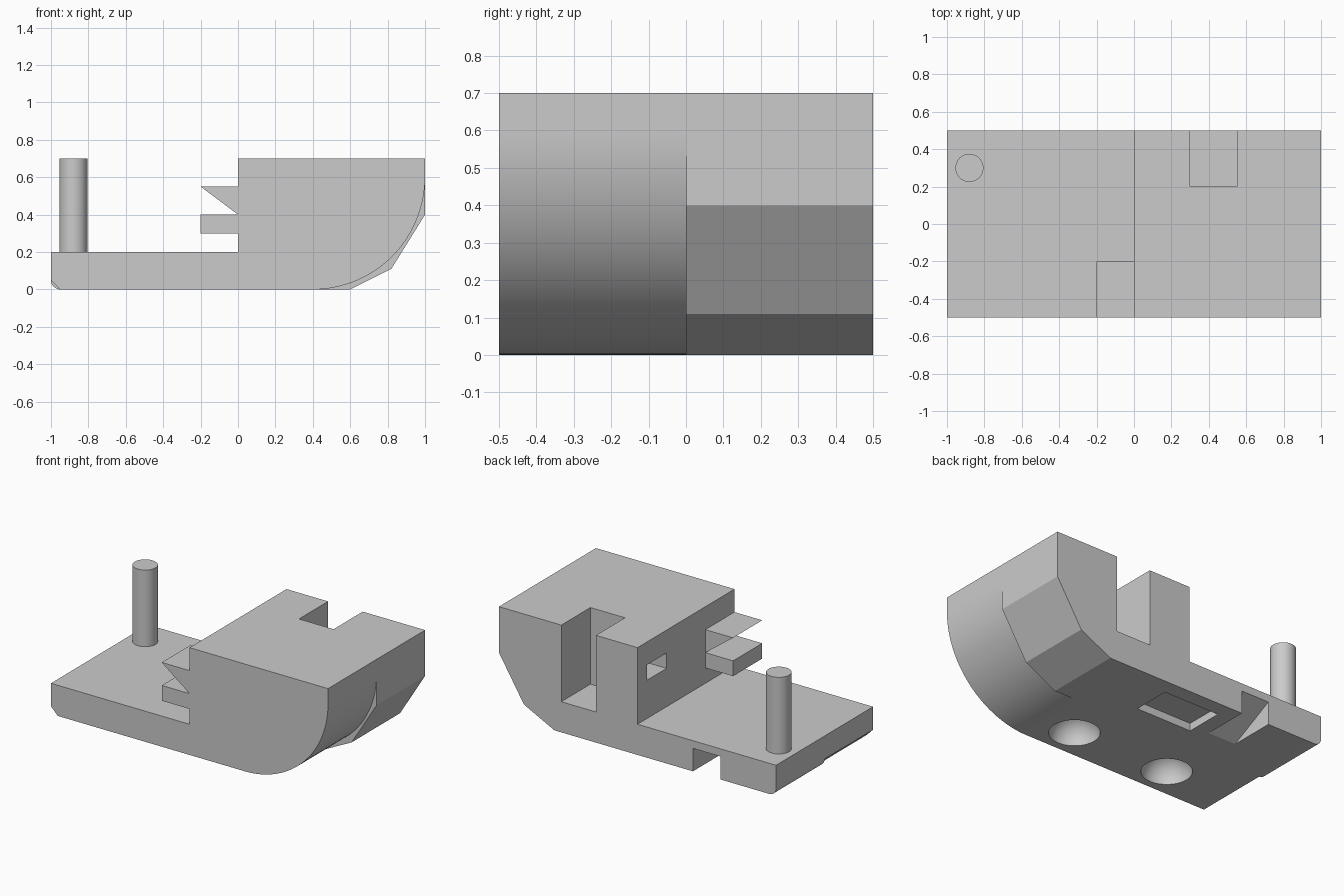
import bpy
import bmesh
from math import sin, cos, pi, radians
from mathutils import Matrix

if "Cube" in bpy.data.objects:
    bpy.data.objects.remove(bpy.data.objects["Cube"], do_unlink=True)

grey = bpy.data.materials.new("light grey")
grey.use_nodes = True
color = (0.6, 0.6, 0.6, 1)
grey.diffuse_color = color
grey.node_tree.nodes["Principled BSDF"].inputs["Base Color"].default_value = color


def make_object(name, bm):
    bmesh.ops.recalc_face_normals(bm, faces=bm.faces)
    mesh = bpy.data.meshes.new(name)
    bm.to_mesh(mesh)
    bm.free()
    mesh.materials.append(grey)
    obj = bpy.data.objects.new(name, mesh)
    bpy.context.collection.objects.link(obj)
    return obj


def prism(name, points, start, end, axis="y"):
    """Extrude an (x, z) profile along y, or a (y, z) profile along x."""
    bm = bmesh.new()
    place = (lambda a, b: (a, start, b)) if axis == "y" else (lambda a, b: (start, a, b))
    face = bm.faces.new([bm.verts.new(place(a, b)) for a, b in points])
    moved = bmesh.ops.extrude_face_region(bm, geom=[face])["geom"]
    d = end - start
    bmesh.ops.translate(bm, verts=[v for v in moved if isinstance(v, bmesh.types.BMVert)],
                        vec=(0, d, 0) if axis == "y" else (d, 0, 0))
    return make_object(name, bm)


def box(name, x0, x1, y0, y1, z0, z1):
    return prism(name, [(x0, z0), (x1, z0), (x1, z1), (x0, z1)], y0, y1)


def arc(cx, cz, r, a0, a1, n):
    angles = [radians(a0 + (a1 - a0) * i / n) for i in range(n + 1)]
    return [(cx + r * cos(a), cz + r * sin(a)) for a in angles]


def select_only(obj):
    bpy.ops.object.select_all(action="DESELECT")
    obj.select_set(True)
    bpy.context.view_layer.objects.active = obj


def combine(target, other, operation):
    select_only(target)
    mod = target.modifiers.new(operation.lower(), "BOOLEAN")
    mod.operation = operation
    mod.solver = "EXACT"
    mod.object = other
    bpy.ops.object.modifier_apply(modifier=mod.name)
    bpy.data.objects.remove(other, do_unlink=True)


# Stepped body: rounded front half and faceted back half
step = [(1, 0.7), (0, 0.7), (0, 0.2), (-1, 0.2)]
front = step + [(-1, 0.05), (-0.95, 0)] + arc(0.4, 0.6, 0.6, 270, 360, 32)
back = step + arc(-0.95, 0.05, 0.05, 180, 270, 10) + [(0.6, 0), (0.82, 0.11), (1, 0.4)]
body = prism("body", front, -0.5, 0)
combine(body, prism("back_half", back, 0, 0.5), "UNION")

# Slot in the back, blind hole in the step wall, pocket underneath
cutters = [
    box("slot", 0.3, 0.55, 0.2, 0.6, 0.2, 0.8),
    box("wall_hole", -0.1, 0.2, 0.2, 0.4, 0.45, 0.55),
    box("pocket", -0.3, 0.1, 0.15, 0.4, -0.1, 0.05),
    # Ramped notch in the back edge of the base
    prism("notch", [(0.2, 0), (0.2, -0.1), (0.6, -0.1), (0.6, 0.2)], -0.6, -0.4, "x"),
]
# Round dimples underneath
for x in (0.2, -0.5):
    bm = bmesh.new()
    bmesh.ops.create_uvsphere(bm, u_segments=40, v_segments=20, radius=0.15,
                              matrix=Matrix.Translation((x, -0.3, 0)))
    cutters.append(make_object("dimple", bm))
for cutter in cutters:
    combine(body, cutter, "DIFFERENCE")

# Prongs on the step wall
prism("wedge_prong", [(-0.2, 0.55), (0, 0.55), (0, 0.4)], -0.5, -0.2)
box("square_prong", -0.2, 0, -0.5, -0.2, 0.3, 0.4)

# Standing pin
bm = bmesh.new()
bmesh.ops.create_cone(bm, cap_ends=True, segments=40, radius1=0.075, radius2=0.075,
                      depth=0.5, matrix=Matrix.Translation((-0.88, 0.3, 0.45)))
pin = make_object("pin", bm)

for obj in (body, pin):
    select_only(obj)
    bpy.ops.object.shade_smooth_by_angle(angle=radians(25))
